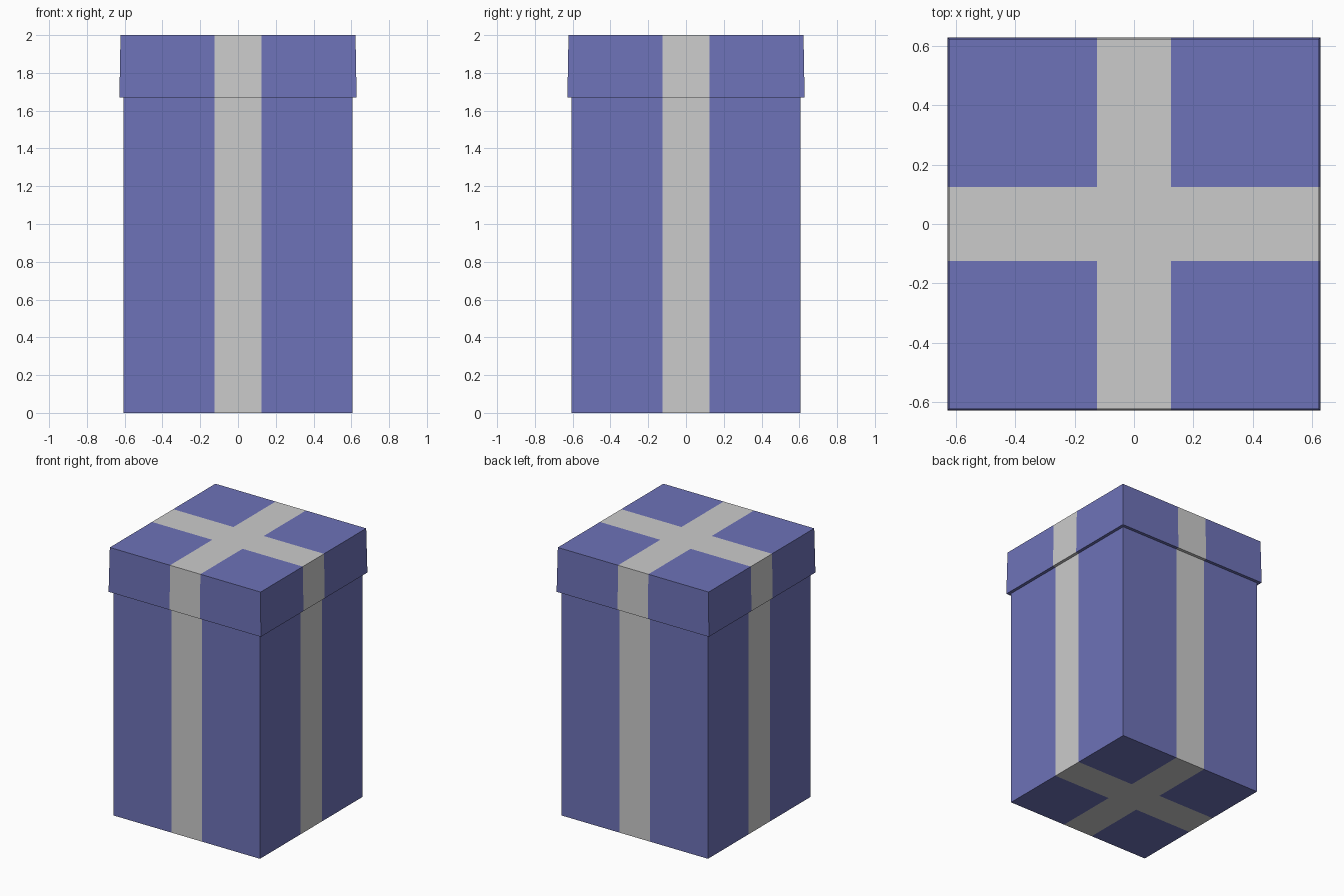
import bpy
import bmesh
from mathutils import Vector

cube = bpy.data.objects.get("Cube")
if cube:
    bpy.data.objects.remove(cube, do_unlink=True)

RIBBON = 0.125  # half width of the ribbon


def make_material(name, color):
    mat = bpy.data.materials.new(name)
    mat.use_nodes = True
    mat.diffuse_color = color
    mat.node_tree.nodes["Principled BSDF"].inputs["Base Color"].default_value = color
    return mat


paper = make_material("blue_paper", (0.155, 0.17, 0.48, 1))
ribbon = make_material("light_grey_ribbon", (0.6, 0.6, 0.6, 1))


def wrapped_box(name, bottom, top, half_bottom, half_top):
    """Tapered box with ribbon bands cut into its faces along both axes."""
    bm = bmesh.new()
    bmesh.ops.create_cube(bm, size=2)
    for v in bm.verts:
        upper = v.co.z > 0
        half = half_top if upper else half_bottom
        v.co = Vector((v.co.x * half, v.co.y * half, top if upper else bottom))

    # Cut the edges of both ribbon bands
    for axis in (Vector((1, 0, 0)), Vector((0, 1, 0))):
        for side in (-RIBBON, RIBBON):
            bmesh.ops.bisect_plane(bm, geom=bm.verts[:] + bm.edges[:] + bm.faces[:],
                                   plane_co=axis * side, plane_no=axis)

    # Faces inside either band are ribbon
    for f in bm.faces:
        c = f.calc_center_median()
        f.material_index = int(min(abs(c.x), abs(c.y)) < RIBBON)

    mesh = bpy.data.meshes.new(name)
    bm.to_mesh(mesh)
    bm.free()
    mesh.materials.append(paper)
    mesh.materials.append(ribbon)
    obj = bpy.data.objects.new(name, mesh)
    bpy.context.collection.objects.link(obj)
    return obj


# Tall box and the slightly flared lid over it
wrapped_box("gift_box_body", 0, 1.7, 0.605, 0.605)
wrapped_box("gift_box_lid", 1.67, 2, 0.628, 0.622)
